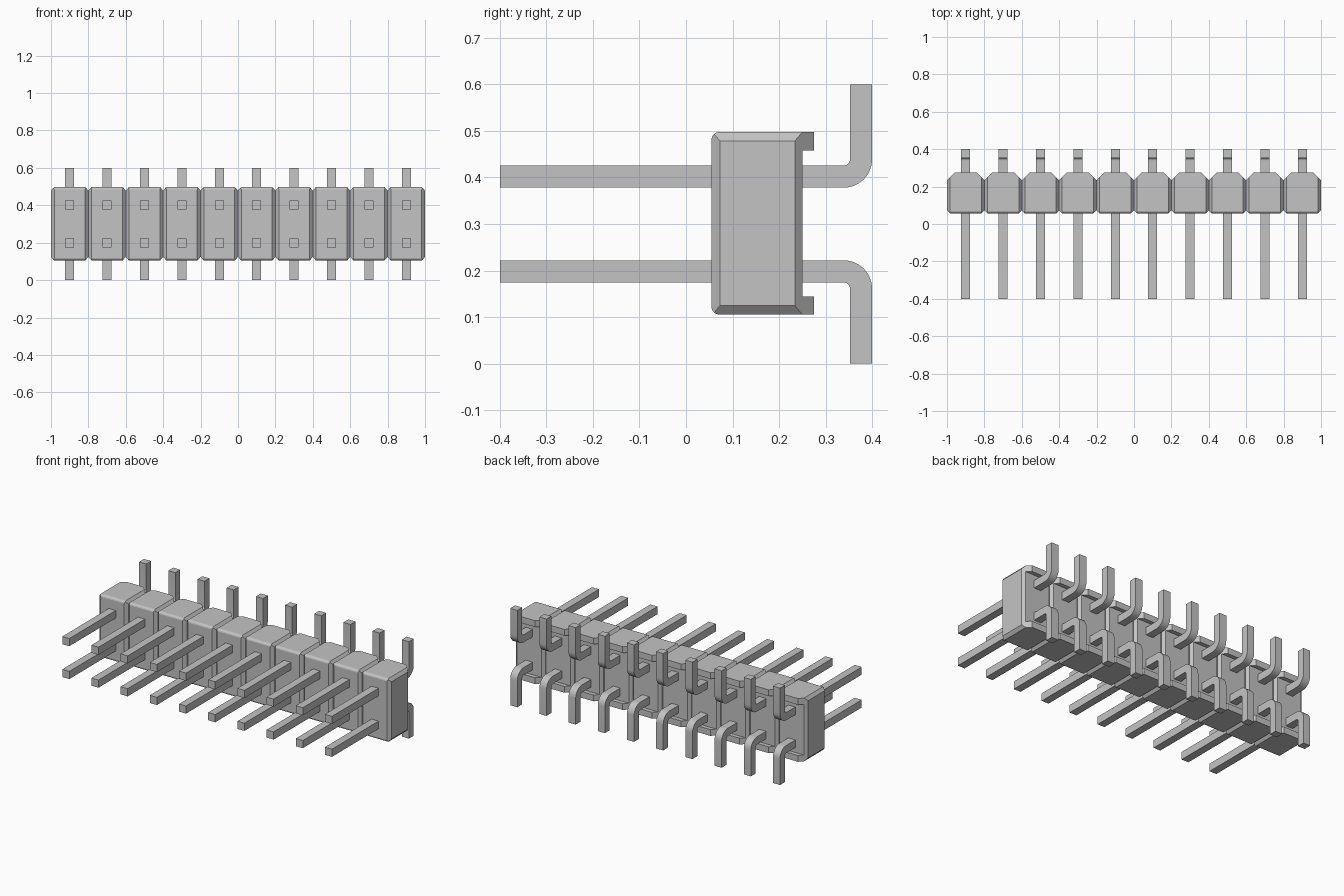
import bpy, bmesh, math
from mathutils import Vector

cube = bpy.data.objects.get("Cube")
if cube:
    bpy.data.objects.remove(cube, do_unlink=True)

# Shared colour
grey = bpy.data.materials.new("plain grey")
grey.use_nodes = True
COLOUR = (0.55, 0.55, 0.55, 1)
grey.diffuse_color = COLOUR
grey.node_tree.nodes["Principled BSDF"].inputs["Base Color"].default_value = COLOUR

COUNT, PITCH, MID_Z = 10, 0.2, 0.3015
HALF = PITCH / 2


def extrude_profile(bm, profile, half_width):
    """Extrude a closed (y, z) profile along x, centred on x = 0."""
    face = bm.faces.new([bm.verts.new((-half_width, y, z)) for y, z in profile])
    new = bmesh.ops.extrude_face_region(bm, geom=[face])["geom"]
    verts = [g for g in new if isinstance(g, bmesh.types.BMVert)]
    bmesh.ops.translate(bm, verts=verts, vec=(2 * half_width, 0, 0))
    bmesh.ops.recalc_face_normals(bm, faces=bm.faces[:])


def make_object(name, bm, smooth=False):
    mesh = bpy.data.meshes.new(name)
    bm.to_mesh(mesh)
    bm.free()
    mesh.materials.append(grey)
    obj = bpy.data.objects.new(name, mesh)
    bpy.context.collection.objects.link(obj)
    if smooth:
        bpy.ops.object.select_all(action='DESELECT')
        obj.select_set(True)
        bpy.context.view_layer.objects.active = obj
        bpy.ops.object.shade_smooth_by_angle(angle=math.radians(30))
    return obj


def chamfer(bm, point, normal):
    """Slice off everything beyond a plane and cap the cut."""
    bmesh.ops.bisect_plane(bm, geom=bm.verts[:] + bm.edges[:] + bm.faces[:], dist=1e-6,
                           plane_co=point, plane_no=Vector(normal).normalized(),
                           clear_outer=True)
    edges = [e for e in bm.edges if e.is_boundary]
    bmesh.ops.holes_fill(bm, edges=edges, sides=0)


# One housing cell: C-shaped side profile with lips at the back, corners sliced
TOP = 0.196
upper = [(0.25, 0.157), (0.275, 0.157), (0.275, TOP), (0.069, TOP),
         (0.063, TOP - 0.002), (0.057, TOP - 0.008), (0.055, TOP - 0.014)]
profile = [(y, MID_Z + h) for y, h in upper]
profile += [(y, MID_Z - h) for y, h in reversed(upper)]

cell = bmesh.new()
extrude_profile(cell, profile, HALF)
for s in (-1, 1):
    chamfer(cell, (s * HALF, 0.073, 0), (s, -1, 0))      # front corners
    chamfer(cell, (s * HALF, 0.234, 0), (s, 1, 0))       # back corners
    for t in (-1, 1):                                    # top and bottom side edges
        chamfer(cell, (s * HALF, 0, MID_Z + t * (TOP - 0.019)), (s * 0.019, 0, t * 0.016))
bmesh.ops.recalc_face_normals(cell, faces=cell.faces[:])
cell_mesh = bpy.data.meshes.new("housing_cell")
cell.to_mesh(cell_mesh)
cell.free()

# Housing: a row of cells joined side by side, without the inner walls
centres = [(i - (COUNT - 1) / 2) * PITCH for i in range(COUNT)]
housing = bmesh.new()
for x in centres:
    first = len(housing.verts)
    housing.from_mesh(cell_mesh)
    housing.verts.ensure_lookup_table()
    bmesh.ops.translate(housing, verts=housing.verts[first:], vec=(x, 0, 0))
housing.normal_update()
inner = [f for f in housing.faces
         if abs(f.normal.x) > 0.99 and abs(f.calc_center_median().x) < 0.99]
bmesh.ops.delete(housing, geom=inner, context='FACES')
bmesh.ops.remove_doubles(housing, verts=housing.verts[:], dist=1e-4)
make_object("housing", housing)
bpy.data.meshes.remove(cell_mesh)


# Bent square pin: straight towards the front, turned up or down at the back
def pin_profile(side):
    cy, ch, steps = 0.339, 0.1375, 8
    angles = [math.pi / 2 * k / steps for k in range(steps + 1)]

    def arc(r):
        return [(cy + r * math.sin(a), ch - r * math.cos(a)) for a in angles]
    outer, inner_arc = arc(0.061), arc(0.0135)
    pts = [(-0.4, outer[0][1])] + outer + [(0.4, 0.2985)]
    pts += [(inner_arc[-1][0], 0.2985)] + inner_arc[::-1] + [(-0.4, inner_arc[0][1])]
    return [(y, 0.3 + side * (h + 0.0015)) for y, h in pts]


for row, side in (("upper", 1), ("lower", -1)):
    bm = bmesh.new()
    extrude_profile(bm, pin_profile(side), 0.024)
    pin = make_object(row + "_pin_1", bm, smooth=True)
    pin.location.x = centres[0]
    for i, x in enumerate(centres[1:], 2):
        twin = bpy.data.objects.new(f"{row}_pin_{i}", pin.data)
        twin.location.x = x
        bpy.context.collection.objects.link(twin)
